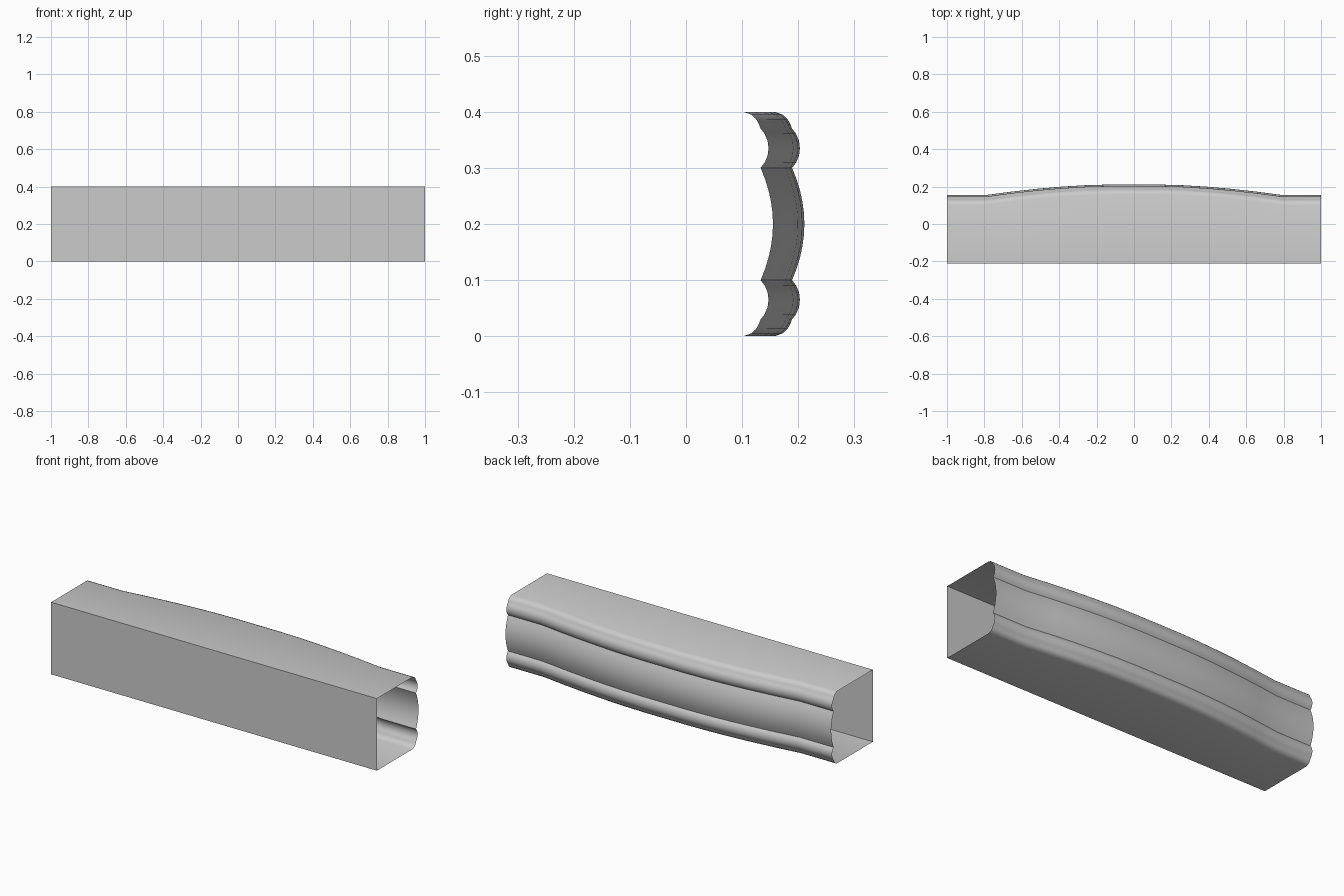
import bpy, bmesh, math

if "Cube" in bpy.data.objects:
    bpy.data.objects.remove(bpy.data.objects["Cube"])

# Upper half of the moulded back profile at the ends (y, z)
upper_trim = [(0.133, 0.30), (0.1405, 0.31), (0.1455, 0.322), (0.147, 0.335), (0.1455, 0.348),
              (0.140, 0.361), (0.133, 0.37), (0.130, 0.378), (0.125, 0.387), (0.116, 0.395), (0.102, 0.40)]

# Shallow convex belly between the two trims
belly = []
for i in range(5):
    t = i / 5
    belly.append((0.155 - 0.022 * t * t, 0.2 + 0.1 * t))
upper = belly + upper_trim
lower = [(y, 0.4 - z) for y, z in reversed(upper[1:])]
profile = lower + upper

# Bow of the moulding along the length
half = [0.13, 0.26, 0.39, 0.52, 0.65, 0.79, 1.0]
stations = [-x for x in reversed(half)] + half


def bow(x):
    return 0.056 * max(0, 1 - (max(abs(x) - 0.13, 0) / 0.66) ** 1.7)


def make_object(name, rows):
    bm = bmesh.new()
    grid = [[bm.verts.new(p) for p in row] for row in rows]
    for a, b in zip(grid, grid[1:]):
        for i in range(len(a) - 1):
            bm.faces.new((a[i], b[i], b[i + 1], a[i + 1]))
    mesh = bpy.data.meshes.new(name)
    bm.to_mesh(mesh)
    bm.free()
    ob = bpy.data.objects.new(name, mesh)
    bpy.context.collection.objects.link(ob)
    bpy.ops.object.select_all(action='DESELECT')
    ob.select_set(True)
    bpy.context.view_layer.objects.active = ob
    bpy.ops.object.shade_smooth_by_angle(angle=math.radians(35))
    return ob


# Open-ended shell: bottom, moulded back and top
front = -0.21
rows = []
for x in stations:
    section = [(front, 0)] + [(y + bow(x), z) for y, z in profile] + [(front, 0.4), (front, 0)]
    rows.append([(x, y, z) for y, z in section])
make_object("moulded_shell", rows)
